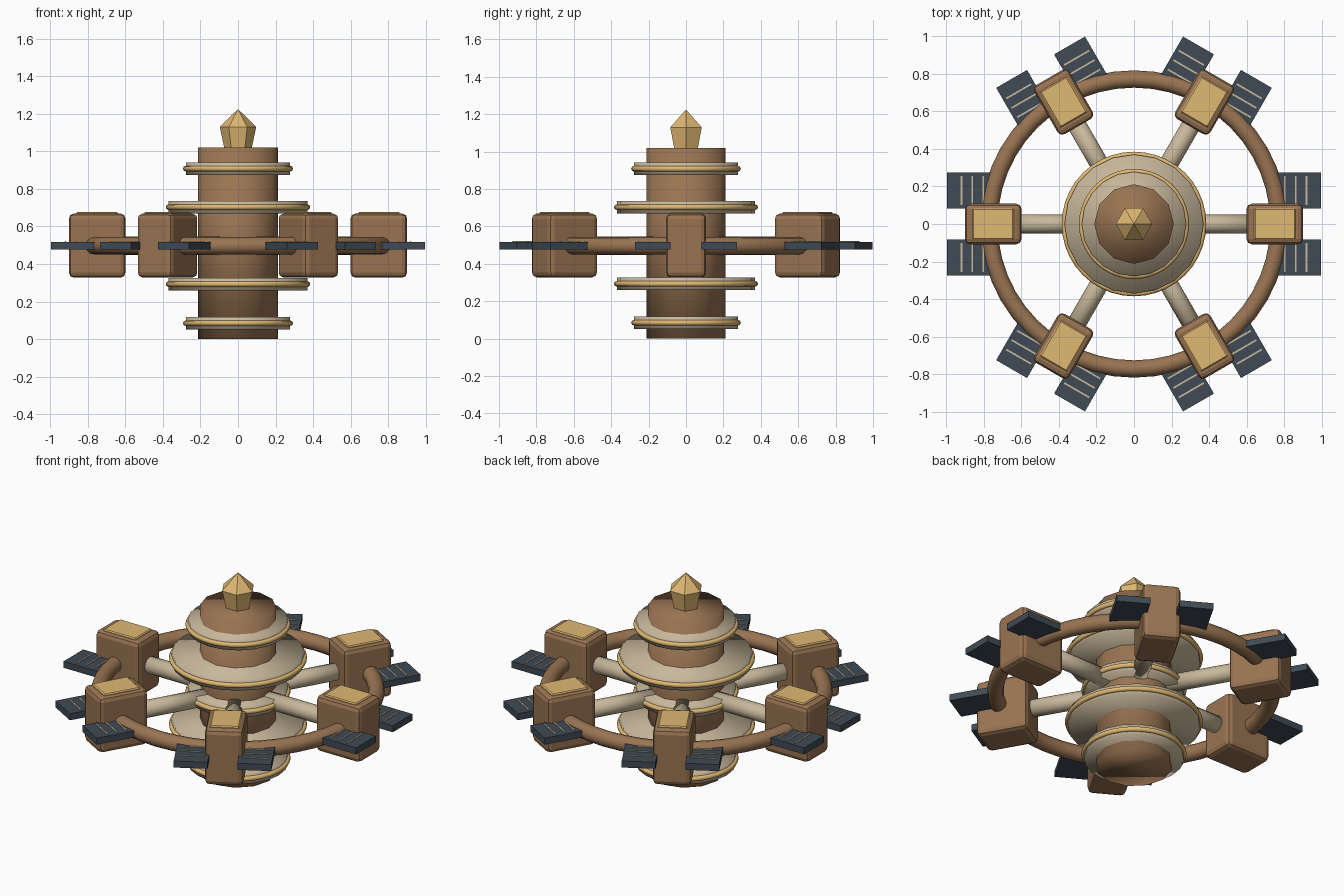
import bpy, bmesh
from math import pi, cos, sin, radians
from mathutils import Matrix, Vector

if "Cube" in bpy.data.objects:
    bpy.data.objects.remove(bpy.data.objects["Cube"])


def material(name, rgb):
    m = bpy.data.materials.new(name)
    m.diffuse_color = (*rgb, 1)
    m.use_nodes = True
    m.node_tree.nodes["Principled BSDF"].inputs["Base Color"].default_value = m.diffuse_color
    return m


BROWN = material("brown", (0.32, 0.175, 0.085))
CREAM = material("cream", (0.58, 0.48, 0.33))
GOLD = material("gold", (0.74, 0.48, 0.17))
DARK = material("dark", (0.05, 0.07, 0.09))
MID = 0.497


def finish(name, mat, smooth=True):
    o = bpy.context.object
    o.name = name
    o.data.materials.append(mat)
    if smooth:
        bpy.ops.object.shade_smooth()
    return o


def cylinder(name, mat, r, h, loc, sides, rot=(0, 0, 0)):
    bpy.ops.mesh.primitive_cylinder_add(vertices=sides, radius=r, depth=h, location=loc, rotation=rot)
    return finish(name, mat)


def ring(name, mat, major, minor, z, seg=48, sides=12):
    bpy.ops.mesh.primitive_torus_add(major_radius=major, minor_radius=minor, location=(0, 0, z),
                                     major_segments=seg, minor_segments=sides)
    return finish(name, mat)


def box(name, mat, size, centre, angle, bevel=0, segments=2):
    """Box placed in a frame whose x axis points outwards at the given angle."""
    turn = Matrix.Rotation(angle, 4, 'Z')
    bm = bmesh.new()
    bmesh.ops.create_cube(bm, size=1, matrix=Matrix.Diagonal((*size, 1)))
    if bevel:
        bmesh.ops.bevel(bm, geom=bm.edges[:], offset=bevel, segments=segments,
                        profile=0.5, affect='EDGES')
    me = bpy.data.meshes.new(name)
    bm.to_mesh(me)
    bm.free()
    me.materials.append(mat)
    o = bpy.data.objects.new(name, me)
    o.matrix_world = turn @ Matrix.Translation(Vector(centre))
    bpy.context.collection.objects.link(o)
    return o


# central column
cylinder("column", BROWN, 0.212, 1.02, (0, 0, 0.51), 12)

# stacked discs with gold rims
for i, (z, r) in enumerate([(0.085, 0.278), (0.293, 0.37), (MID, 0.278), (0.703, 0.37), (0.908, 0.278)]):
    cylinder(f"disc_{i}", CREAM, r, 0.066, (0, 0, z), 20)
    ring(f"disc_rim_{i}", GOLD, r, 0.015, z, 40, 8)

# faceted crystal on top
bm = bmesh.new()
loops = [[bm.verts.new((r * cos(k * pi / 3), r * sin(k * pi / 3), z)) for k in range(6)]
         for r, z in ((0.073, 1.018), (0.097, 1.13))]
tip = bm.verts.new((0, 0, 1.225))
bm.faces.new(loops[0][::-1])
for k in range(6):
    n = (k + 1) % 6
    bm.faces.new((loops[0][k], loops[0][n], loops[1][n], loops[1][k]))
    bm.faces.new((loops[1][k], loops[1][n], tip))
me = bpy.data.meshes.new("crystal")
bm.to_mesh(me)
bm.free()
me.materials.append(GOLD)
bpy.context.collection.objects.link(bpy.data.objects.new("crystal", me))

# outer ring
ring("outer_ring", BROWN, 0.772, 0.046, MID)

# six arms: spoke, pod with gold lid, two striped panels
for i in range(6):
    a = radians(60 * i)
    cylinder(f"spoke_{i}", CREAM, 0.05, 0.55, (0.425 * cos(a), 0.425 * sin(a), MID), 12, (0, pi / 2, a))
    box(f"pod_{i}", BROWN, (0.302, 0.216, 0.342), (0.75, 0, 0.498), a, 0.028)
    box(f"pod_lid_{i}", GOLD, (0.22, 0.165, 0.03), (0.75, 0, 0.663), a, 0.006, 1)
    for side in (-1, 1):
        tag = f"{i}_{'left' if side > 0 else 'right'}"
        box(f"panel_{tag}", DARK, (0.268, 0.19, 0.04), (0.861, side * 0.178, MID), a)
        for k in (-1, 0, 1):
            box(f"panel_stripe_{tag}_{k + 1}", CREAM, (0.009, 0.155, 0.008),
                (0.861 + 0.058 * k, side * 0.178, MID + 0.02), a)
